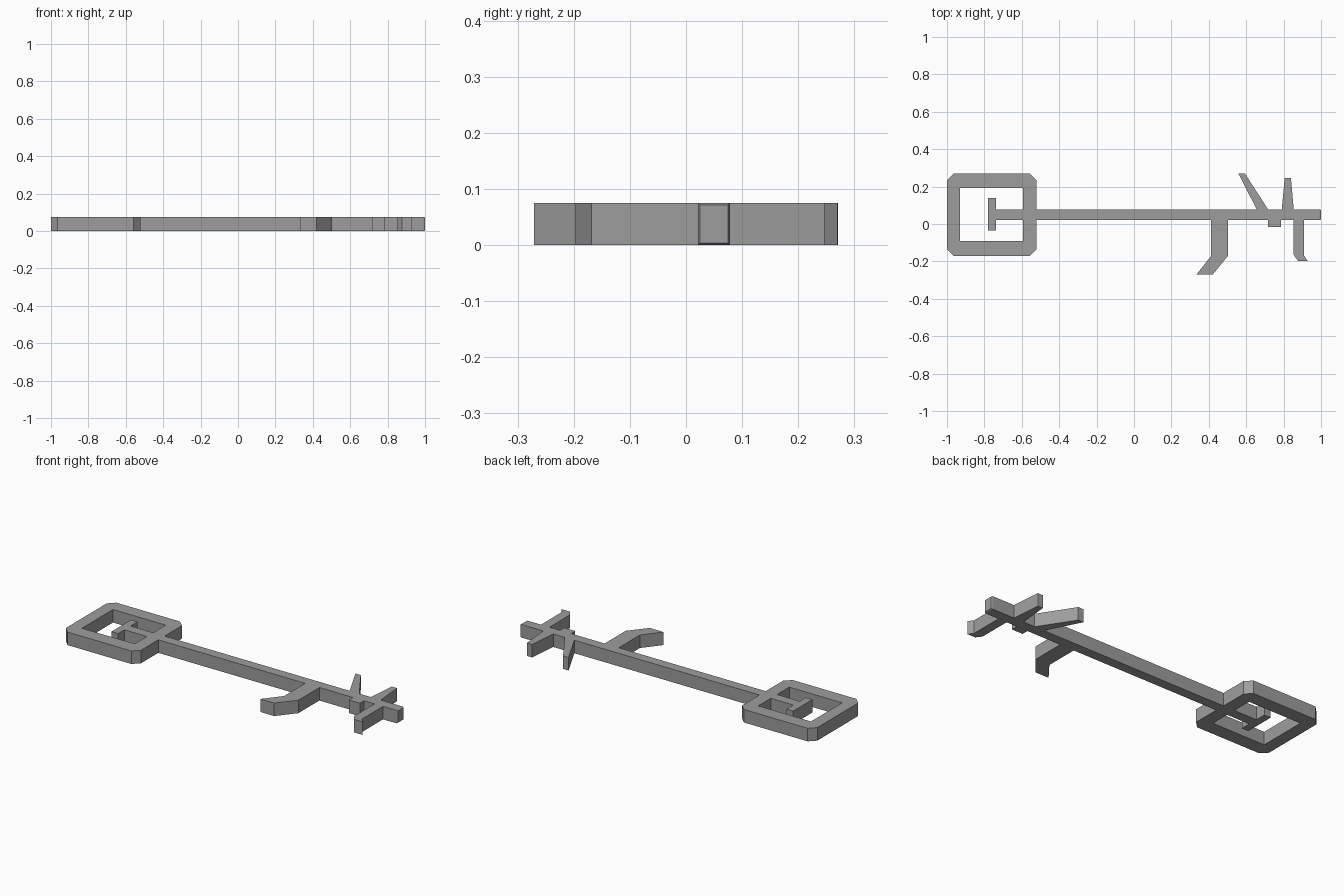
import bpy, bmesh

if "Cube" in bpy.data.objects:
    bpy.data.objects.remove(bpy.data.objects["Cube"])

H = 0.075                 # thickness
LO, HI = 0.021, 0.078     # shaft edges in y
TIP = 0.993               # where the tip chamfer starts


def plate(name, loops, height):
    """Extruded flat plate; later loops cut holes in the first one."""
    cu = bpy.data.curves.new(name + "_profile", 'CURVE')
    cu.dimensions = '2D'
    cu.fill_mode = 'BOTH'
    cu.extrude = height / 2
    for pts in loops:
        sp = cu.splines.new('POLY')
        sp.points.add(len(pts) - 1)
        for p, (x, y) in zip(sp.points, pts):
            p.co = (x, y, 0, 1)
        sp.use_cyclic_u = True
    tmp = bpy.data.objects.new(name + "_tmp", cu)
    bpy.context.collection.objects.link(tmp)
    bpy.context.view_layer.update()
    deps = bpy.context.evaluated_depsgraph_get()
    mesh = bpy.data.meshes.new_from_object(tmp.evaluated_get(deps))
    bpy.data.objects.remove(tmp)
    mesh.name = name
    ob = bpy.data.objects.new(name, mesh)
    bpy.context.collection.objects.link(ob)
    return ob


# Lower teeth, left to right
hook_tooth = [(0.413, LO), (0.413, -0.17), (0.333, -0.271), (0.42, -0.271), (0.503, -0.17), (0.503, LO)]
stub_tooth = [(0.717, LO), (0.717, -0.017), (0.787, -0.017), (0.787, LO)]
foot_tooth = [(0.854, LO), (0.854, -0.166), (0.877, -0.197), (0.929, -0.197), (0.908, -0.168), (0.908, LO)]
# Upper spikes, right to left
straight_spike = [(0.854, HI), (0.839, 0.247), (0.806, 0.247), (0.79, HI)]
slanted_spike = [(0.717, HI), (0.593, 0.27), (0.558, 0.27), (0.656, HI)]

# Chamfered square handle, entered from the lower right
L, R, B, T, c = -1.0, -0.522, -0.172, 0.271, 0.036
handle = [(R, T - c), (R - c, T), (L + c, T), (L, T - c),
          (L, B + c), (L + c, B), (R - c, B), (R, B + c)]

outline = ([(R, LO)] + hook_tooth + stub_tooth + foot_tooth + [(TIP, LO), (TIP, HI)]
           + straight_spike + slanted_spike + [(R, HI)] + handle)

# Handle opening, notched by the T-shaped end of the shaft
opening = [(-0.594, HI), (-0.594, 0.192), (-0.93, 0.192), (-0.93, -0.09), (-0.594, -0.09),
           (-0.594, LO), (-0.738, LO), (-0.738, -0.036), (-0.78, -0.036),
           (-0.78, 0.14), (-0.738, 0.14), (-0.738, HI)]

key = plate("key", [outline, opening], H)

bm = bmesh.new()
bm.from_mesh(key.data)
bmesh.ops.remove_doubles(bm, verts=bm.verts, dist=1e-4)
bmesh.ops.translate(bm, verts=bm.verts, vec=(0, 0, H / 2))
bmesh.ops.recalc_face_normals(bm, faces=bm.faces)

# Chamfered tip of the shaft
tip = [f for f in bm.faces if all(v.co.x > TIP - 0.001 for v in f.verts)]
bmesh.ops.inset_region(bm, faces=tip, thickness=0.005)
for v in {v for f in tip for v in f.verts}:
    v.co.x = 1.0

for f in bm.faces:
    f.smooth = False
bm.to_mesh(key.data)
bm.free()

# Dark iron
iron = bpy.data.materials.new("dark_iron")
iron.diffuse_color = (0.34, 0.34, 0.34, 1)
iron.use_nodes = True
iron.node_tree.nodes["Principled BSDF"].inputs["Base Color"].default_value = iron.diffuse_color
key.data.materials.clear()
key.data.materials.append(iron)
